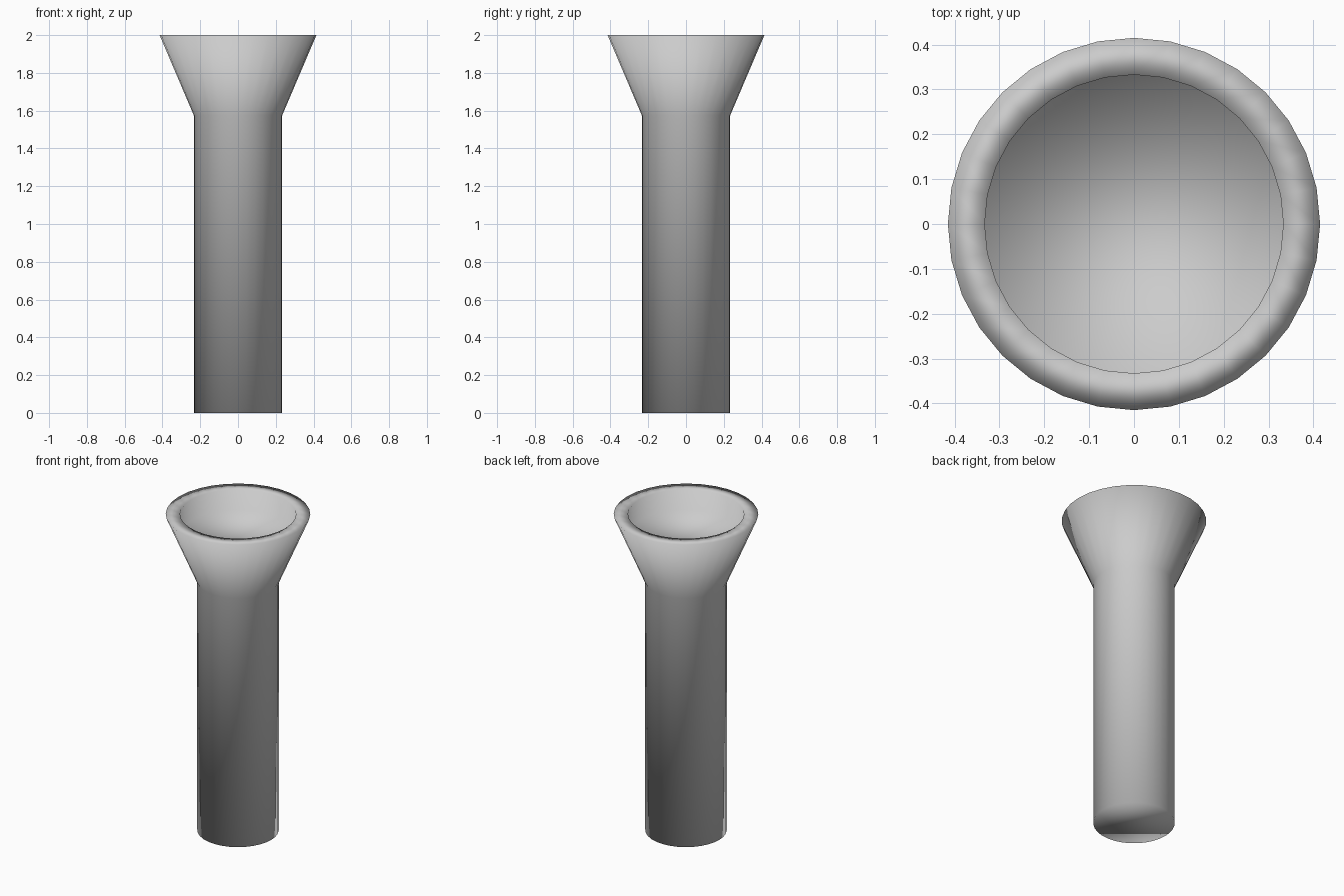
import bpy, bmesh, math

if "Cube" in bpy.data.objects:
    bpy.data.objects.remove(bpy.data.objects["Cube"])

SIDES = 32
# (radius, height) from the foot, up the outside, over the rim, into the recess
PROFILE = [(0.234, 0.0), (0.234, 1.575), (0.415, 2.0), (0.333, 2.0), (0.333, 1.87)]


def ring(bm, radius, z):
    step = 2 * math.pi / SIDES
    return [bm.verts.new((radius * math.cos(i * step), radius * math.sin(i * step), z))
            for i in range(SIDES)]


# Flared post: stacked rings joined by quads
bm = bmesh.new()
rings = [ring(bm, r, z) for r, z in PROFILE]
for low, high in zip(rings, rings[1:]):
    for i in range(SIDES):
        j = (i + 1) % SIDES
        bm.faces.new((low[i], low[j], high[j], high[i]))

# Flat foot and recess floor
bm.faces.new(list(reversed(rings[0])))
bm.faces.new(rings[-1])

# Smooth everywhere, edges included
for face in bm.faces:
    face.smooth = True
bmesh.ops.recalc_face_normals(bm, faces=bm.faces[:])

mesh = bpy.data.meshes.new("flared_post")
bm.to_mesh(mesh)
bm.free()
post = bpy.data.objects.new("flared_post", mesh)
bpy.context.collection.objects.link(post)
